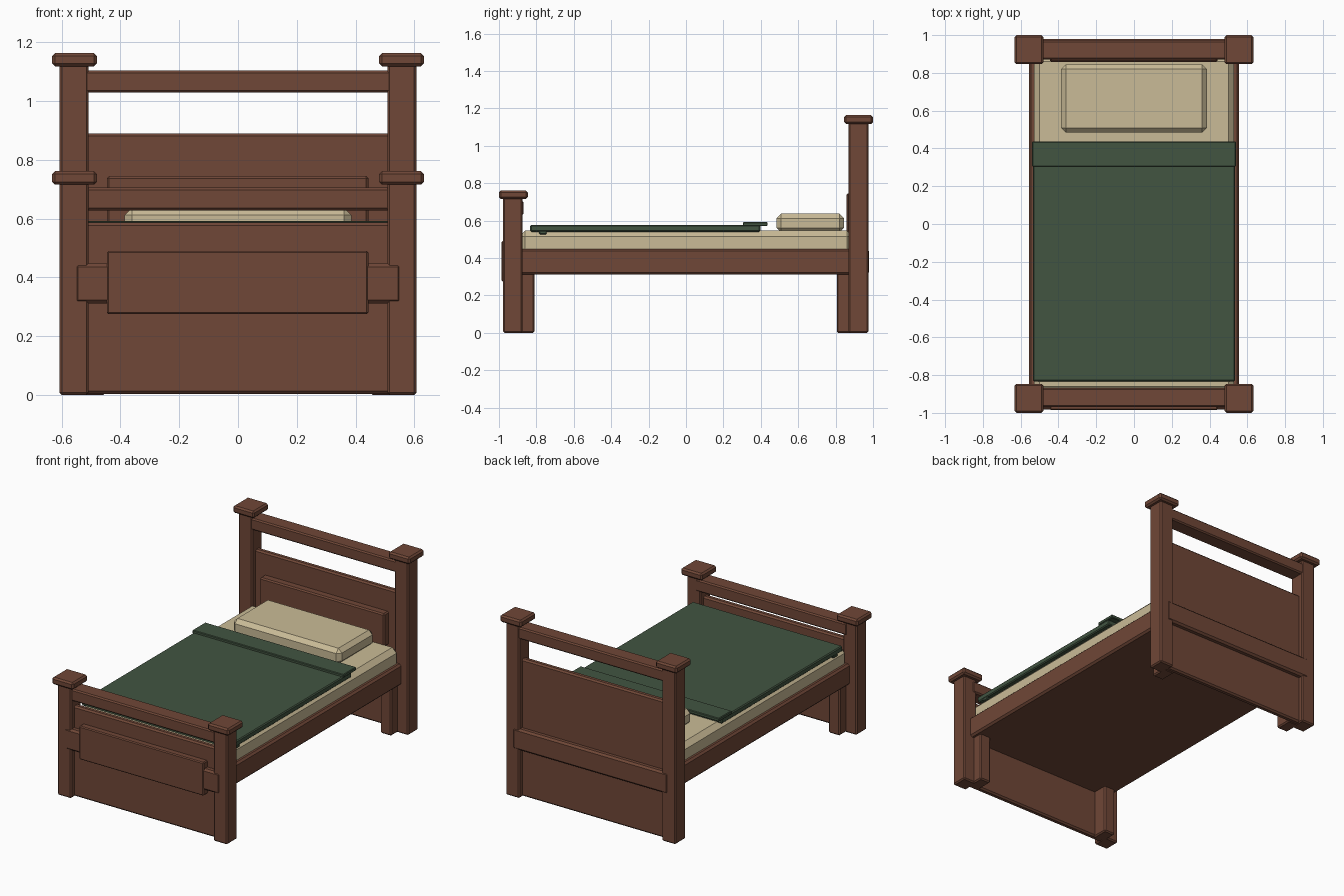
import bpy
import bmesh
from mathutils import Vector

if "Cube" in bpy.data.objects:
    bpy.data.objects.remove(bpy.data.objects["Cube"])


def material(name, rgb):
    m = bpy.data.materials.new(name)
    m.diffuse_color = (*rgb, 1.0)
    m.use_nodes = True
    m.node_tree.nodes["Principled BSDF"].inputs["Base Color"].default_value = m.diffuse_color
    return m


WOOD = material("brown wood", (0.160, 0.063, 0.038))
GREEN = material("dark green blanket", (0.054, 0.089, 0.053))
CREAM = material("cream linen", (0.590, 0.500, 0.310))


def box(name, x, y, z, mat, bevel=0.008):
    """Chamfered box from (min, max) ranges on each axis."""
    lo, hi = Vector((x[0], y[0], z[0])), Vector((x[1], y[1], z[1]))
    bm = bmesh.new()
    bmesh.ops.create_cube(bm, size=1.0)
    for v in bm.verts:
        v.co = Vector([(lo[i] + hi[i]) / 2 + v.co[i] * (hi[i] - lo[i]) for i in range(3)])
    if bevel:
        bmesh.ops.bevel(bm, geom=bm.edges[:], offset=bevel, segments=1,
                        profile=0.5, affect='EDGES')
    bmesh.ops.recalc_face_normals(bm, faces=bm.faces[:])
    me = bpy.data.meshes.new(name)
    bm.to_mesh(me)
    bm.free()
    me.materials.append(mat)
    ob = bpy.data.objects.new(name, me)
    bpy.context.collection.objects.link(ob)
    return ob


def pair(name, x, y, z, mat, bevel=0.008):
    """The same box on the left and right sides."""
    box(name + "_right", x, y, z, mat, bevel)
    box(name + "_left", (-x[1], -x[0]), y, z, mat, bevel)


# Posts, caps and inner legs at both ends
ends = {
    "foot": dict(post=(-0.978, -0.873), cap=(-1.0, -0.846), leg=(-0.92, -0.81), top=0.715),
    "head": dict(post=(0.870, 0.975), cap=(0.846, 1.0), leg=(0.806, 0.92), top=1.117),
}
for end, e in ends.items():
    pair(end + "_post", (0.508, 0.607), e["post"], (0.0, e["top"] + 0.01), WOOD)
    pair(end + "_post_cap", (0.48, 0.632), e["cap"], (e["top"], e["top"] + 0.046), WOOD, 0.01)
    pair(end + "_inner_leg", (0.45, 0.53), e["leg"], (0.0, 0.33), WOOD)

# Footboard: rail, panel and raised front plate
box("foot_top_rail", (-0.54, 0.54), (-0.97, -0.868), (0.628, 0.705), WOOD)
box("foot_panel", (-0.54, 0.54), (-0.945, -0.905), (0.004, 0.587), WOOD, 0.01)
box("foot_raised_plate", (-0.446, 0.443), (-0.986, -0.93), (0.275, 0.49), WOOD, 0.006)

# Headboard: rail, panel and raised inner plate
box("head_top_rail", (-0.54, 0.54), (0.872, 0.972), (1.028, 1.103), WOOD)
box("head_panel", (-0.54, 0.54), (0.905, 0.945), (0.004, 0.89), WOOD, 0.01)
box("head_raised_plate", (-0.446, 0.443), (0.857, 0.92), (0.53, 0.745), WOOD, 0.008)

# Bed frame running through both ends
box("bed_frame", (-0.556, 0.556), (-0.982, 0.979), (0.311, 0.448), WOOD, 0.012)

# Mattress and pillow
box("mattress", (-0.53, 0.53), (-0.89, 0.89), (0.41, 0.546), CREAM, 0.03)
box("pillow", (-0.386, 0.386), (0.484, 0.845), (0.536, 0.637), CREAM, 0.025)

# Blanket, turned-down fold and hem
box("blanket", (-0.535, 0.535), (-0.833, 0.397), (0.540, 0.576), GREEN, 0.006)
box("blanket_fold", (-0.54, 0.54), (0.304, 0.436), (0.570, 0.592), GREEN, 0.004)
box("blanket_hem", (-0.534, 0.534), (-0.785, -0.745), (0.526, 0.546), GREEN, 0.004)
